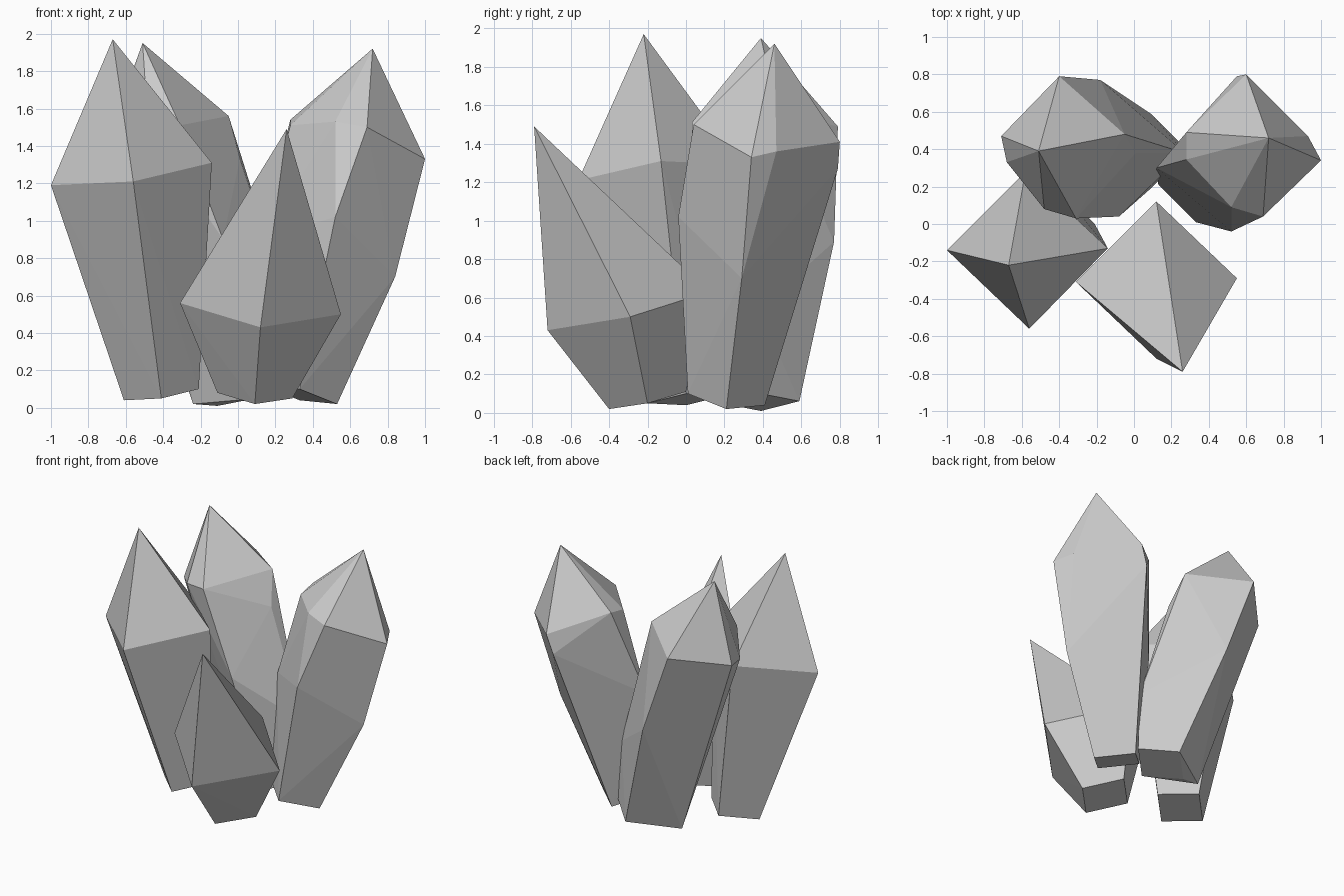
import bpy, bmesh
from mathutils import Vector

R = 0.2  # half-diagonal of every crystal's diamond-shaped foot


def crystal(name, foot, tilt, tip, shoulder):
    """Faceted shard: tilted diamond foot + shoulder corners + tip, closed as a convex solid."""
    fx, fy, fz = foot
    pts = [tip] + shoulder
    for dx, dy in ((-R, 0), (0, -R), (R, 0), (0, R)):
        pts.append((fx + dx, fy + dy, fz + tilt[0] * dx + tilt[1] * dy))
    bm = bmesh.new()
    for p in pts:
        bm.verts.new(Vector(p))
    res = bmesh.ops.convex_hull(bm, input=bm.verts[:])
    loose = [v for v in bm.verts if not v.link_faces]
    bmesh.ops.delete(bm, geom=loose, context='VERTS')
    bmesh.ops.recalc_face_normals(bm, faces=bm.faces[:])
    me = bpy.data.meshes.new(name)
    bm.to_mesh(me)
    bm.free()
    ob = bpy.data.objects.new(name, me)
    bpy.context.collection.objects.link(ob)
    return ob


# Tall four-sided crystal, front left
crystal("front_left_crystal", (-0.41, 0.0, 0.07), (0.15, 0.10), (-0.67, -0.22, 1.97),
        [(-1.0, -0.14, 1.19), (-0.56, -0.56, 1.21), (-0.14, -0.13, 1.31), (-0.58, 0.28, 1.29)])

# Short four-sided crystal, front right
crystal("short_front_crystal", (0.09, -0.2, 0.065), (-0.075, 0.225), (0.26, -0.79, 1.49),
        [(-0.31, -0.31, 0.56), (0.12, -0.72, 0.43), (0.55, -0.29, 0.50), (0.12, 0.12, 0.63)])

# Many-faceted crystal, back left
crystal("back_left_crystal", (0.09, 0.39, 0.055), (0.225, 0.03), (-0.51, 0.39, 1.95),
        [(-0.40, 0.79, 1.49), (-0.71, 0.47, 1.40), (-0.68, 0.33, 1.39), (-0.48, 0.08, 1.49),
         (-0.31, 0.03, 1.51), (-0.05, 0.48, 1.56), (0.01, 0.38, 1.33),
         (-0.18, 0.77, 0.89), (-0.08, 0.04, 0.90), (0.27, 0.38, 0.54), (-0.24, 0.39, 0.02)])

# Many-faceted crystal, back right
crystal("back_right_crystal", (0.33, 0.21, 0.07), (-0.25, -0.15), (0.72, 0.46, 1.92),
        [(0.60, 0.80, 1.41), (0.55, 0.79, 1.27), (0.70, 0.69, 1.37), (0.93, 0.47, 1.36),
         (1.0, 0.34, 1.33), (0.69, 0.04, 1.50), (0.52, 0.09, 1.53), (0.52, -0.04, 1.02),
         (0.28, 0.345, 1.51), (0.28, 0.49, 1.54), (0.12, 0.30, 0.90), (0.84, 0.29, 0.70)])
